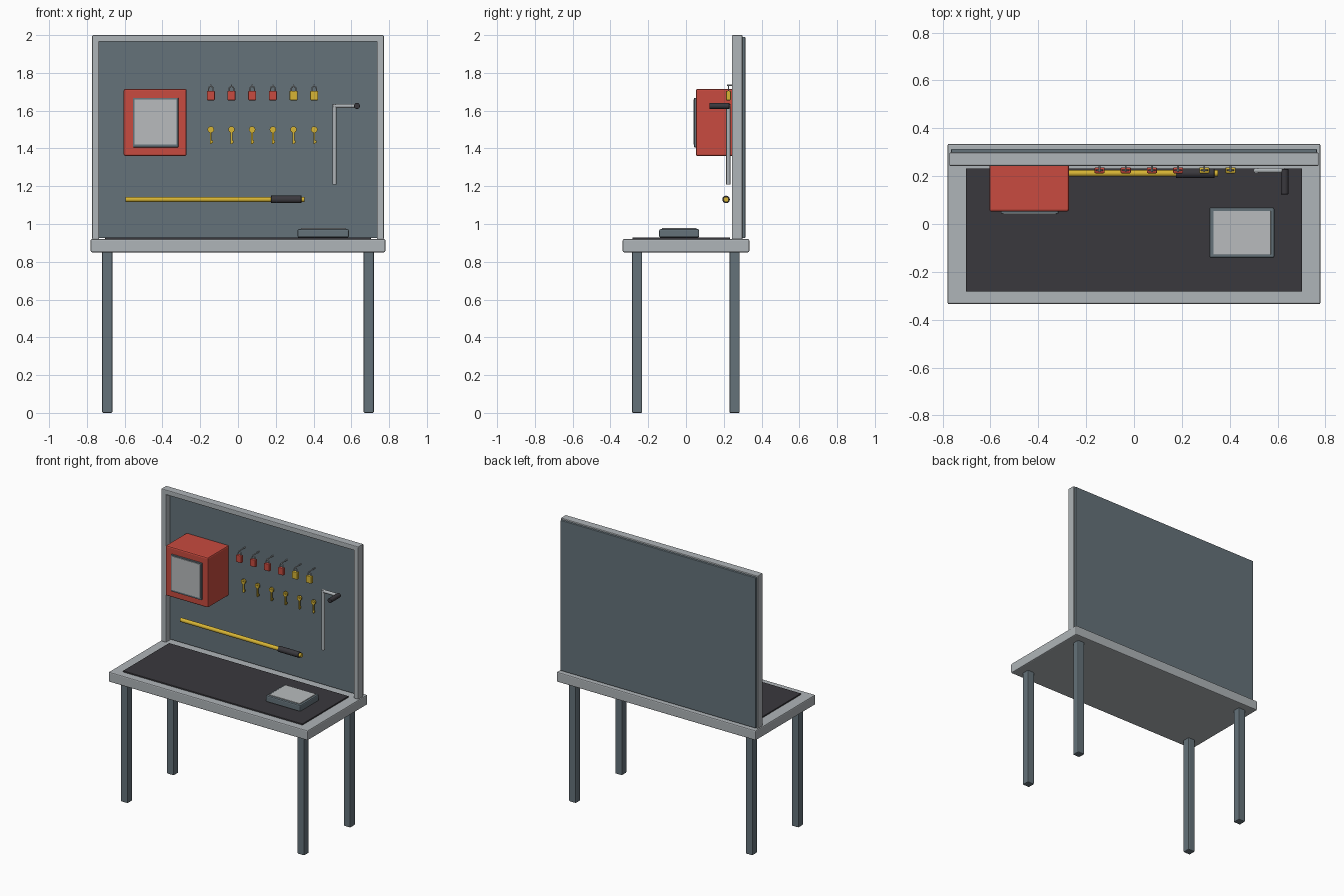
import bpy, math
from mathutils import Vector

cube = bpy.data.objects.get("Cube")
if cube:
    bpy.data.objects.remove(cube, do_unlink=True)


def material(name, rgb):
    m = bpy.data.materials.new(name)
    m.use_nodes = True
    color = (*rgb, 1)
    m.diffuse_color = color
    m.node_tree.nodes["Principled BSDF"].inputs["Base Color"].default_value = color
    return m


LIGHT = material("light grey", (0.43, 0.46, 0.48))
SLATE = material("slate", (0.13, 0.17, 0.195))
DARK = material("charcoal", (0.042, 0.04, 0.047))
RED = material("red", (0.58, 0.07, 0.05))
YELLOW = material("yellow", (0.68, 0.46, 0.035))
SCREEN = material("screen grey", (0.48, 0.5, 0.51))


def finish(name, mat, bevel=0):
    ob = bpy.context.object
    ob.name = name
    ob.data.materials.append(mat)
    if bevel:
        mod = ob.modifiers.new("soft edges", "BEVEL")
        mod.width, mod.segments = bevel, 2
        mod.limit_method = "ANGLE"
    return ob


def box(name, mat, x, y, z, bevel=0.0):
    """Box from (min, max) ranges on each axis."""
    bpy.ops.mesh.primitive_cube_add(size=1)
    ob = finish(name, mat, bevel)
    spans = (x, y, z)
    for v in ob.data.vertices:
        v.co = [lo + (hi - lo) * (c + 0.5) for c, (lo, hi) in zip(v.co, spans)]
    return ob


def rod(name, mat, start, end, radius, sides=20, bevel=0.0):
    a, b = Vector(start), Vector(end)
    bpy.ops.mesh.primitive_cylinder_add(vertices=sides, radius=radius, depth=(b - a).length,
                                        location=(a + b) / 2)
    ob = finish(name, mat, bevel)
    ob.rotation_euler = (b - a).to_track_quat("Z", "Y").to_euler()
    bpy.ops.object.shade_smooth_by_angle(angle=math.radians(35))
    return ob


def wire(name, mat, points, radius):
    """Round wire along a polyline."""
    curve = bpy.data.curves.new(name, "CURVE")
    curve.dimensions = "3D"
    curve.bevel_depth, curve.bevel_resolution = radius, 2
    curve.use_fill_caps = True
    line = curve.splines.new("POLY")
    line.points.add(len(points) - 1)
    for p, co in zip(line.points, points):
        p.co = (*co, 1)
    ob = bpy.data.objects.new(name, curve)
    curve.materials.append(mat)
    bpy.context.collection.objects.link(ob)


# Table
box("table_top", LIGHT, (-0.78, 0.78), (-0.335, 0.335), (0.85, 0.92), 0.007)
box("work_mat", DARK, (-0.703, 0.703), (-0.283, 0.233), (0.918, 0.929), 0.002)
for side, sx in (("right", -1), ("left", 1)):
    for end, y in (("front", -0.259), ("back", 0.257)):
        x = sx * 0.692
        box(f"{end}_{side}_leg", SLATE, (x - 0.027, x + 0.027), (y - 0.027, y + 0.027),
            (0, 0.855), 0.006)

# Back board with frame
box("board_panel", SLATE, (-0.765, 0.765), (0.287, 0.314), (0.925, 1.99), 0.004)
for side, sx in (("right", -1), ("left", 1)):
    box(f"board_{side}_rail", LIGHT, sorted((sx * 0.735, sx * 0.772)), (0.243, 0.299),
        (0.918, 1.998), 0.005)
box("board_top_rail", LIGHT, (-0.772, 0.772), (0.243, 0.299), (1.965, 2.0), 0.005)

# Wall cabinet with display
box("cabinet", RED, (-0.605, -0.272), (0.052, 0.29), (1.36, 1.715), 0.009)
box("cabinet_display_rim", SLATE, (-0.556, -0.316), (0.043, 0.06), (1.406, 1.668), 0.003)
box("cabinet_display", SCREEN, (-0.547, -0.325), (0.039, 0.05), (1.42, 1.66), 0.001)

# Padlocks on pegs, keys below
for i in range(6):
    x = -0.144 + i * 0.1095
    color = RED if i < 4 else YELLOW
    box(f"padlock_body_{i + 1}", color, (x - 0.021, x + 0.021), (0.212, 0.237),
        (1.655, 1.705), 0.004)
    arch = [(x + 0.012 * math.cos(a), 0.225, 1.717 + 0.011 * math.sin(a))
            for a in (math.pi * k / 8 for k in range(9))]
    wire(f"padlock_shackle_{i + 1}", LIGHT,
         [(x + 0.012, 0.225, 1.7)] + arch + [(x - 0.012, 0.225, 1.7)], 0.0035)
    rod(f"padlock_peg_{i + 1}", LIGHT, (x, 0.217, 1.735), (x, 0.29, 1.735), 0.004, 10)
    rod(f"key_bow_{i + 1}", YELLOW, (x, 0.262, 1.5), (x, 0.274, 1.5), 0.017, 16)
    box(f"key_shaft_{i + 1}", YELLOW, (x - 0.005, x + 0.005), (0.263, 0.273), (1.423, 1.49))
    box(f"key_bit_{i + 1}", YELLOW, (x, x + 0.011), (0.264, 0.272), (1.43, 1.443))
    rod(f"key_peg_{i + 1}", YELLOW, (x, 0.256, 1.503), (x, 0.29, 1.503), 0.004, 10)

# Long rod with a dark grip
rod("long_rod", YELLOW, (-0.595, 0.212, 1.13), (0.352, 0.212, 1.13), 0.014)
rod("long_rod_grip", DARK, (0.175, 0.212, 1.13), (0.336, 0.212, 1.13), 0.02, bevel=0.002)

# Crank handle
rod("crank_shaft", LIGHT, (0.511, 0.224, 1.21), (0.511, 0.224, 1.634), 0.011)
rod("crank_arm", LIGHT, (0.503, 0.224, 1.625), (0.63, 0.224, 1.625), 0.011)
rod("crank_grip", DARK, (0.63, 0.124, 1.625), (0.63, 0.23, 1.625), 0.016, bevel=0.002)

# Tablet lying on the mat
box("tablet_body", SLATE, (0.315, 0.587), (-0.142, 0.07), (0.928, 0.973), 0.008)
box("tablet_display", SCREEN, (0.333, 0.572), (-0.127, 0.055), (0.97, 0.978), 0.001)
